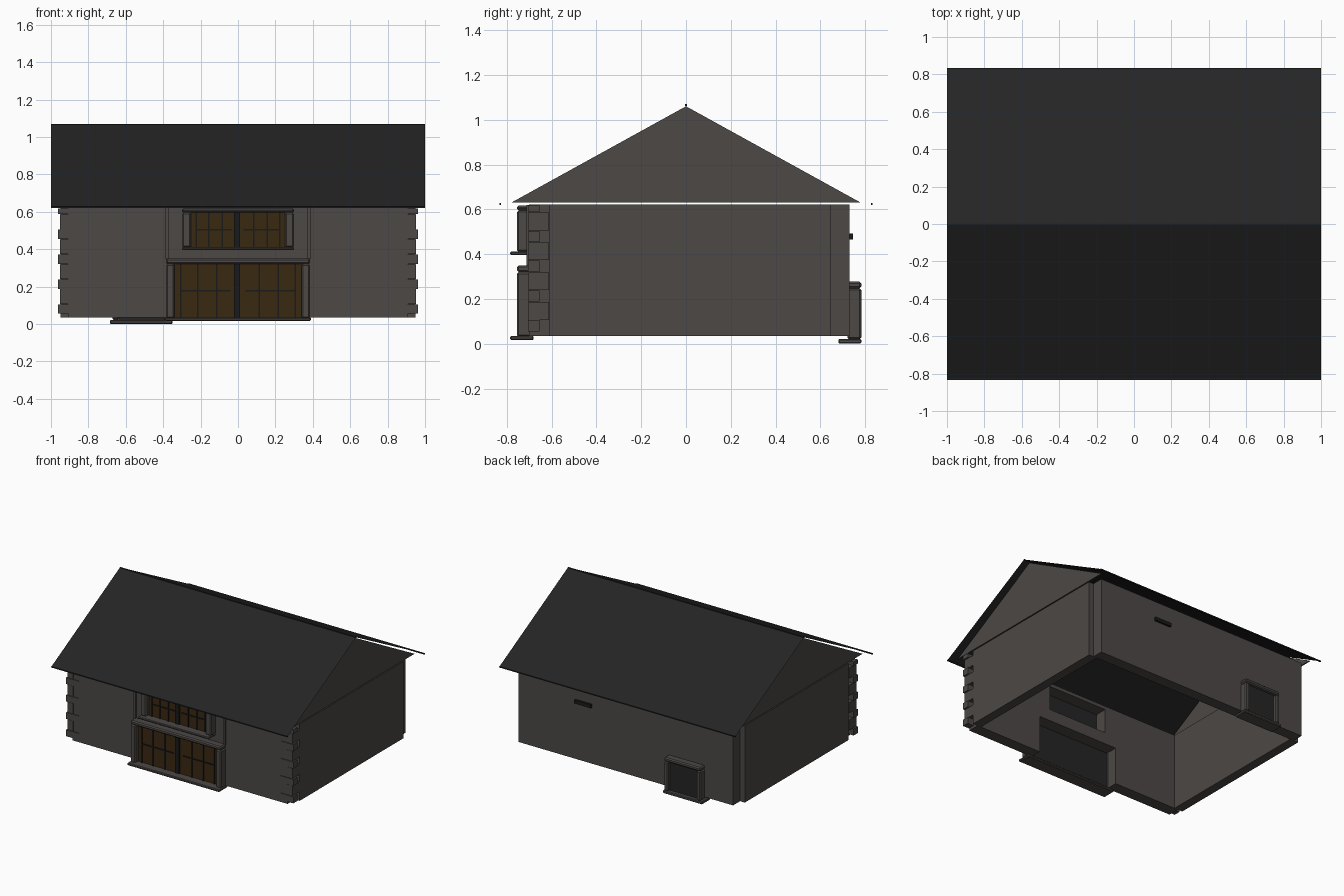
import bpy, bmesh

if "Cube" in bpy.data.objects:
    bpy.data.objects.remove(bpy.data.objects["Cube"])


def mat(name, r, g, b):
    m = bpy.data.materials.new(name)
    m.diffuse_color = (r, g, b, 1)
    m.use_nodes = True
    m.node_tree.nodes["Principled BSDF"].inputs["Base Color"].default_value = m.diffuse_color
    return m


STONE = mat("grey_stone", 0.072, 0.065, 0.061)
ROOF = mat("dark_slate", 0.018, 0.018, 0.018)
WOOD = mat("brown_wood", 0.040, 0.021, 0.005)
IRON = mat("black_iron", 0.010, 0.010, 0.011)


def mesh_object(name, bm, material):
    bmesh.ops.recalc_face_normals(bm, faces=bm.faces)
    me = bpy.data.meshes.new(name)
    bm.to_mesh(me)
    bm.free()
    me.materials.append(material)
    ob = bpy.data.objects.new(name, me)
    bpy.context.collection.objects.link(ob)
    return ob


def boxes(name, spans, material, bevel=0):
    """One object made of boxes, each (x0, x1, y0, y1, z0, z1)."""
    bm = bmesh.new()
    for x0, x1, y0, y1, z0, z1 in spans:
        vs = bmesh.ops.create_cube(bm, size=1)["verts"]
        for v in vs:
            v.co = (x1 if v.co.x > 0 else x0, y1 if v.co.y > 0 else y0, z1 if v.co.z > 0 else z0)
    ob = mesh_object(name, bm, material)
    if bevel:
        b = ob.modifiers.new("bevel", "BEVEL")
        b.width, b.segments = bevel, 1
    return ob


def frame(name, x0, x1, y0, y1, z0, z1, w, wt):
    """Rectangular surround: side width w, head height wt."""
    boxes(name, [(x0, x0 + w, y0, y1, z0, z1 - wt), (x1 - w, x1, y0, y1, z0, z1 - wt),
                 (x0, x1, y0, y1, z1 - wt, z1)], STONE, 0.008)


def leaves(name, hw, y, z0, z1):
    """Pair of brown leaves with thin glazing bars and a dark meeting post."""
    boxes(name + "_panel", [(-hw, hw, y, y + 0.01, z0, z1)], WOOD)
    boxes(name + "_lining", [(-hw, hw, y + 0.01, y + 0.015, z0, z1)], ROOF)
    bars = []
    zm = (z0 + z1) / 2
    for s in (-1, 1):
        for f in (0.33, 0.62, 0.89):
            bars.append((s * hw * f - 0.004, s * hw * f + 0.004, y - 0.007, y, z0, z1))
        a, b = sorted((s * hw * 0.12, s * hw * 0.89))
        bars.append((a, b, y - 0.007, y, zm - 0.004, zm + 0.004))
    boxes(name + "_bars", bars, IRON)
    boxes(name + "_centre_post", [(-0.022, 0.012, y - 0.009, y, z0, z1)], IRON)


# Walls, with openings left in the front
Z0, Z1 = 0.035, 0.622
F0, F1 = -0.70, -0.61
boxes("front_wall", [(-0.91, -0.345, F0, F1, Z0, Z1), (0.345, 0.91, F0, F1, Z0, Z1),
                     (-0.345, 0.345, F0, F1, 0.32, 0.41), (-0.345, 0.345, F0, F1, 0.595, Z1),
                     (-0.345, -0.25, F0, F1, 0.41, 0.595), (0.25, 0.345, F0, F1, 0.41, 0.595)], STONE)
boxes("back_wall", [(-0.91, 0.91, 0.645, 0.73, Z0, Z1)], STONE)
for side, s in (("left", -1), ("right", 1)):
    a, b = sorted((s * 0.88, s * 0.95))
    boxes(side + "_wall", [(a, b, -0.61, 0.645, Z0, Z1)], STONE)
    # Gable triangle above each side wall
    bm = bmesh.new()
    tri = [(-0.78, 0.63), (0.78, 0.63), (0, 1.06)]
    face = bm.faces.new([bm.verts.new((s * 0.95, y, z)) for y, z in tri])
    ext = bmesh.ops.extrude_face_region(bm, geom=[face], use_keep_orig=True)["geom"]
    for v in ext:
        if isinstance(v, bmesh.types.BMVert):
            v.co.x -= s * 0.01
    mesh_object(side + "_gable", bm, STONE)
    # Alternating corner stones at the front
    stones = []
    for i in range(5):
        z = 0.055 + i * 0.133
        a, b = sorted((s * 0.855, s * 0.962))
        stones.append((a, b, -0.705, -0.655, z, min(z + 0.05, 0.618)))
        if i < 4:
            a, b = sorted((s * 0.905, s * 0.952))
            stones.append((a, b, -0.703, -0.612, z + 0.052, z + 0.131))
    boxes(side + "_corner_stones", stones, STONE)
    # Slim upright beside the upper window
    a, b = sorted((s * 0.37, s * 0.39))
    boxes(side + "_front_strip", [(a, b, -0.712, -0.70, 0.35, 0.62)], STONE)

# Roof sheets with thin eave and ridge edges
for side, s in (("front", -1), ("back", 1)):
    bm = bmesh.new()
    bm.faces.new([bm.verts.new(p) for p in
                  ((-s, s * 0.83, 0.625), (s, s * 0.83, 0.625), (s, 0, 1.068), (-s, 0, 1.068))])
    mesh_object(side + "_roof", bm, ROOF)
    a, b = sorted((s * 0.825, s * 0.833))
    boxes(side + "_eave", [(-1, 1, a, b, 0.62, 0.628)], ROOF)
boxes("ridge", [(-1, 1, -0.004, 0.004, 1.062, 1.07)], ROOF)

# Large front door
frame("door_surround", -0.385, 0.385, -0.755, -0.69, 0.03, 0.35, 0.045, 0.03)
boxes("door_sill", [(-0.39, 0.39, -0.785, -0.68, 0.016, 0.035)], STONE, 0.005)
leaves("door", 0.345, -0.72, 0.033, 0.322)

# Upper front window
frame("window_surround", -0.30, 0.30, -0.755, -0.69, 0.41, 0.617, 0.05, 0.022)
boxes("window_sill", [(-0.30, 0.30, -0.785, -0.69, 0.396, 0.412)], STONE, 0.005)
leaves("window", 0.252, -0.72, 0.41, 0.597)

# Back hatch and small vent
frame("hatch_surround", -0.67, -0.36, 0.72, 0.783, 0.02, 0.277, 0.035, 0.03)
boxes("hatch_sill", [(-0.685, -0.35, 0.68, 0.783, 0.0, 0.022)], STONE, 0.005)
boxes("hatch_panel", [(-0.64, -0.39, 0.73, 0.755, 0.02, 0.25)], ROOF)
boxes("back_vent", [(0.285, 0.425, 0.73, 0.746, 0.465, 0.492)], IRON)
